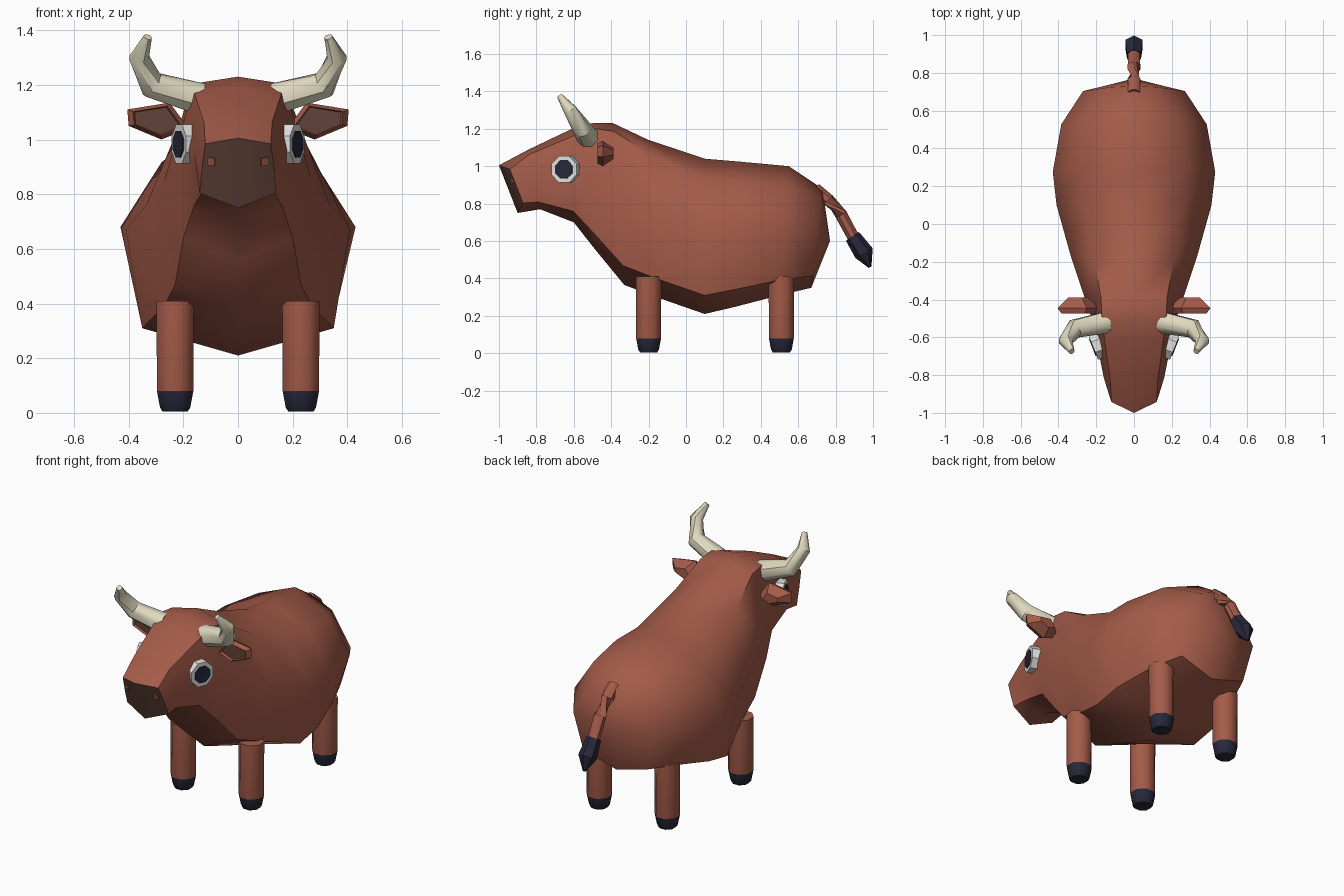
import bpy, bmesh, math
from mathutils import Vector

if "Cube" in bpy.data.objects:
    bpy.data.objects.remove(bpy.data.objects["Cube"], do_unlink=True)


def material(name, rgb):
    m = bpy.data.materials.new(name)
    m.use_nodes = True
    m.diffuse_color = (*rgb, 1)
    bsdf = m.node_tree.nodes["Principled BSDF"]
    bsdf.inputs["Base Color"].default_value = (*rgb, 1)
    bsdf.inputs["Roughness"].default_value = 0.8
    return m


hide = material("red brown hide", (0.37, 0.105, 0.066))
brown = material("dark brown skin", (0.12, 0.055, 0.04))
navy = material("navy hoof", (0.02, 0.021, 0.042))
ivory = material("ivory horn", (0.74, 0.69, 0.52))
white = material("eye white", (0.75, 0.75, 0.73))


def loft(name, rings, mats, rule=lambda i: 0, angle=45, split_cap=False):
    """Skin a list of equal rings; rule(i) picks the material of band i (-1 = first cap)."""
    bm = bmesh.new()
    loops = [[bm.verts.new(p) for p in ring] for ring in rings]
    n = len(loops[0])
    for i, (a, b) in enumerate(zip(loops, loops[1:])):
        for k in range(n):
            j = (k + 1) % n
            bm.faces.new((a[k], a[j], b[j], b[k])).material_index = rule(i)
    first = loops[0]
    caps = [first[:n // 2 + 1], first[n // 2:] + first[:1]] if split_cap else [first]
    for cap in caps:
        bm.faces.new(cap).material_index = rule(-1)
    bm.faces.new(loops[-1]).material_index = rule(len(rings) - 2)
    bmesh.ops.remove_doubles(bm, verts=bm.verts, dist=1e-4)
    bmesh.ops.recalc_face_normals(bm, faces=bm.faces)
    mesh = bpy.data.meshes.new(name)
    bm.to_mesh(mesh)
    bm.free()
    ob = bpy.data.objects.new(name, mesh)
    bpy.context.collection.objects.link(ob)
    for m in mats:
        mesh.materials.append(m)
    bpy.ops.object.select_all(action="DESELECT")
    ob.select_set(True)
    bpy.context.view_layer.objects.active = ob
    bpy.ops.object.shade_smooth_by_angle(angle=math.radians(angle))
    return ob


def tube(name, path, radii, mats, rule=lambda i: 0, sides=8, angle=45):
    """Round loft along a path, each ring square to the path."""
    pts = [Vector(p) for p in path]
    rings = []
    for i, p in enumerate(pts):
        d = (pts[min(i + 1, len(pts) - 1)] - pts[max(i - 1, 0)]).normalized()
        ref = Vector((0, 1, 0)) if abs(d.y) < 0.6 else Vector((1, 0, 0))
        u = d.cross(ref).normalized()
        v = d.cross(u)
        angles = [2 * math.pi * (k + 0.5) / sides for k in range(sides)]
        rings.append([p + radii[i] * (u * math.cos(a) + v * math.sin(a)) for a in angles])
    return loft(name, rings, mats, rule, angle)


# Body and head: top y, z; bottom y, z; upper, middle and lower half widths; upper drop
sections = [
    (-1.00, 1.005, -0.90, 0.75, 0.12, 0.132, 0.14, 0.08),
    (-0.84, 1.09, -0.78, 0.77, 0.125, 0.16, 0.13, 0.08),
    (-0.62, 1.195, -0.60, 0.70, 0.155, 0.20, 0.16, 0.08),
    (-0.50, 1.23, -0.49, 0.56, 0.17, 0.225, 0.20, 0.04),
    (-0.39, 1.23, -0.33, 0.365, 0.175, 0.27, 0.23, 0.05),
    (-0.20, 1.14, -0.13, 0.29, 0.21, 0.335, 0.27, 0.09),
    (0.10, 1.04, 0.10, 0.21, 0.26, 0.41, 0.35, 0.13),
    (0.28, 1.025, 0.27, 0.25, 0.28, 0.43, 0.35, 0.14),
    (0.55, 1.00, 0.50, 0.31, 0.24, 0.385, 0.29, 0.14),
    (0.73, 0.88, 0.67, 0.35, 0.13, 0.27, 0.22, 0.10),
]
rings = []
for i, (ty, tz, by, bz, w1, w2, w3, drop) in enumerate(sections):
    top, bottom = Vector((0, ty, tz)), Vector((0, by, bz))
    bow = 0.05 if i == 0 else 0
    right = [top.lerp(bottom, t) + Vector((w, bow, 0))
             for t, w in ((drop, w1), (0.445, w2), (0.79 if i == 0 else 0.88, w3))]
    left = [Vector((-p.x, p.y, p.z)) for p in reversed(right)]
    rings.append([top, *right, bottom, *left])
rings.append([Vector((0, 0.77, 0.6))] * 8)
loft("body", rings, [hide, brown], lambda i: 1 if i < 0 else 0, 50, split_cap=True)

# Tail with dark tuft
tube("tail", [(0, 0.69, 0.88), (0, 0.76, 0.82), (0, 0.83, 0.74), (0, 0.90, 0.61)],
     [0.035, 0.036, 0.036, 0.034], [hide])
tube("tail_tuft", [(0, 0.89, 0.625), (0, 0.952, 0.535), (0, 0.984, 0.46)],
     [0.042, 0.053, 0.008], [navy], sides=6, angle=30)

ear_outline = [(0.18, 1.04), (0.25, 1.135), (0.405, 1.11), (0.40, 1.05), (0.28, 1.0)]
ear_centre = Vector((0.30, 0, 1.07))

for side, s in (("left", 1), ("right", -1)):
    # Legs and hooves
    for end, y in (("front", -0.20), ("rear", 0.51)):
        tube(f"{end}_{side}_leg",
             [(s * 0.23, y, z) for z in (0.005, 0.02, 0.08, 0.41)],
             [0.05, 0.06, 0.072, 0.074], [hide, navy], lambda i: 1 if i < 2 else 0)

    # Curved horn
    tube(f"{side}_horn",
         [(s * 0.14, -0.52, 1.15), (s * 0.315, -0.555, 1.20), (s * 0.362, -0.62, 1.30),
          (s * 0.33, -0.675, 1.375)],
         [0.062, 0.052, 0.038, 0.016], [ivory])

    # Ear: recessed panel, rim, edge and narrow back
    ear = []
    for scale, y in ((0.74, -0.458), (0.80, -0.474), (1.0, -0.445), (0.45, -0.388)):
        ring = []
        for x, z in ear_outline:
            p = ear_centre.lerp(Vector((x, 0, z)), scale)
            ring.append(Vector((s * p.x, y, p.z)))
        ear.append(ring)
    loft(f"{side}_ear", ear, [hide, brown], lambda i: 1 if i < 0 else 0, 35)

    # Eye: white disc and dark pupil, angled forward
    centre = Vector((s * 0.205, -0.648, 0.983))
    normal = Vector((s * 0.93, -0.37, 0))
    tube(f"{side}_eye", [centre - normal * 0.04, centre + normal * 0.012],
         [0.077, 0.077], [white], angle=30)
    tube(f"{side}_pupil", [centre + normal * 0.010, centre + normal * 0.017],
         [0.053, 0.053], [navy], angle=30)

    # Nostril plate
    spot = Vector((s * 0.098, -0.931, 0.92))
    out = Vector((s * 0.385, -1, -0.4)).normalized()
    tube(f"{side}_nostril", [spot - out * 0.003, spot + out * 0.005],
         [0.021, 0.021], [hide], sides=4, angle=30)
